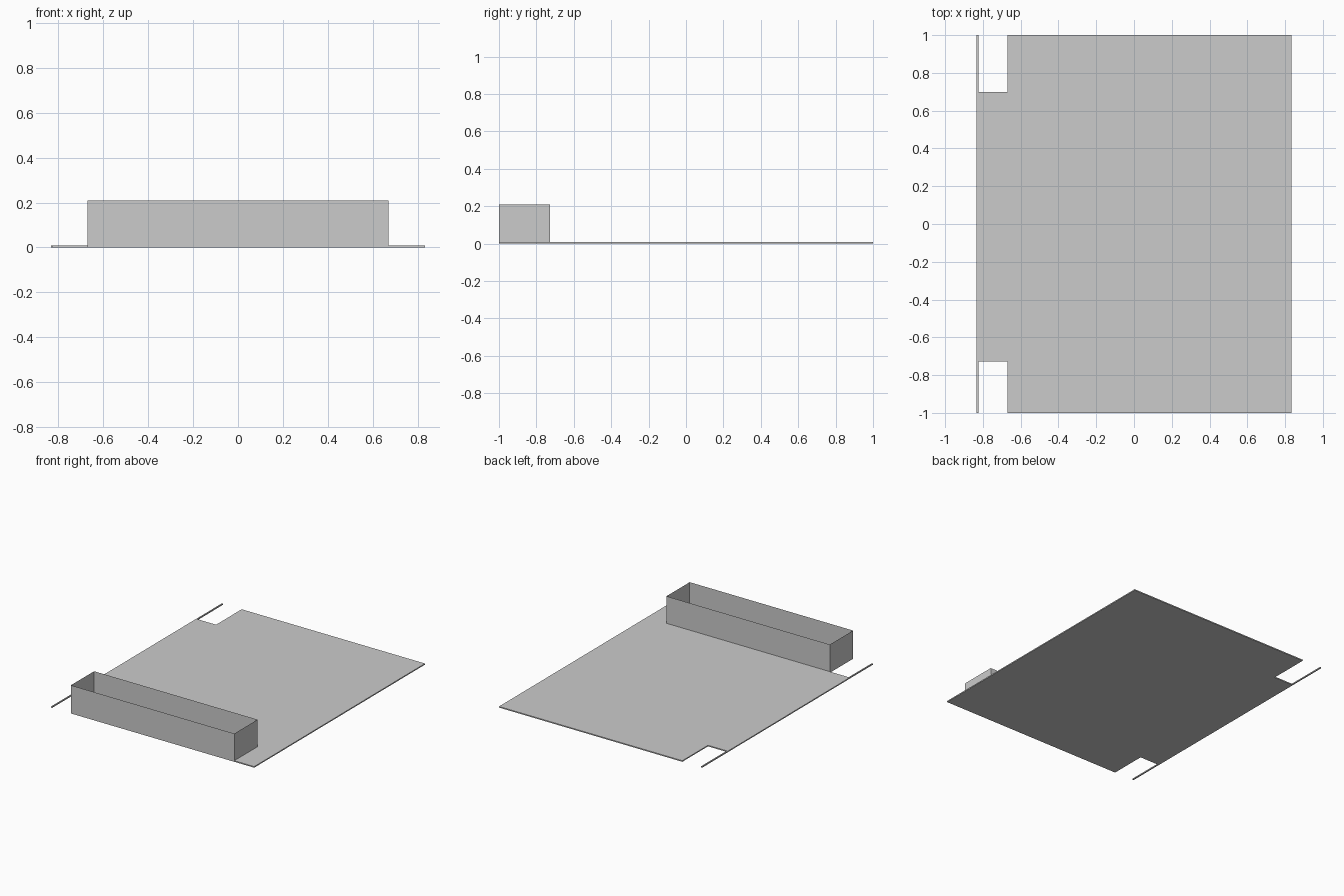
import bpy

if "Cube" in bpy.data.objects:
    bpy.data.objects.remove(bpy.data.objects["Cube"])

T = 0.0083          # plate thickness
W = 0.833           # half width
BX = 0.67           # half width of the tray
BY = -0.728         # rear of the tray
H = 0.209           # tray height

grey = bpy.data.materials.new("light grey")
grey.diffuse_color = (0.6, 0.6, 0.6, 1)
grey.use_nodes = True
grey.node_tree.nodes["Principled BSDF"].inputs["Base Color"].default_value = grey.diffuse_color


def make(name, verts, faces):
    mesh = bpy.data.meshes.new(name)
    mesh.from_pydata(verts, [], faces)
    mesh.materials.append(grey)
    obj = bpy.data.objects.new(name, mesh)
    bpy.context.collection.objects.link(obj)
    return obj


# base plate with two corner notches, leaving a thin strip along the left edge
s = -W + 0.009
outline = [(-W, -1), (s, -1), (s, BY), (-BX, BY), (-BX, -1), (W, -1),
           (W, 1), (-BX, 1), (-BX, 0.70), (s, 0.70), (s, 1), (-W, 1)]
n = len(outline)
verts = [(x, y, z) for z in (0, T) for x, y in outline]
faces = [tuple(reversed(range(n))), tuple(range(n, 2 * n))]
faces += [(i, (i + 1) % n, n + (i + 1) % n, n + i) for i in range(n)]
make("base_plate", verts, faces)

# open tray: four thin upright walls at the front edge
ring = [(-BX, -1), (BX, -1), (BX, BY), (-BX, BY)]
verts = [(x, y, z) for z in (T, H) for x, y in ring]
make("tray_walls", verts,
     [(i, (i + 1) % 4, 4 + (i + 1) % 4, 4 + i) for i in range(4)])
